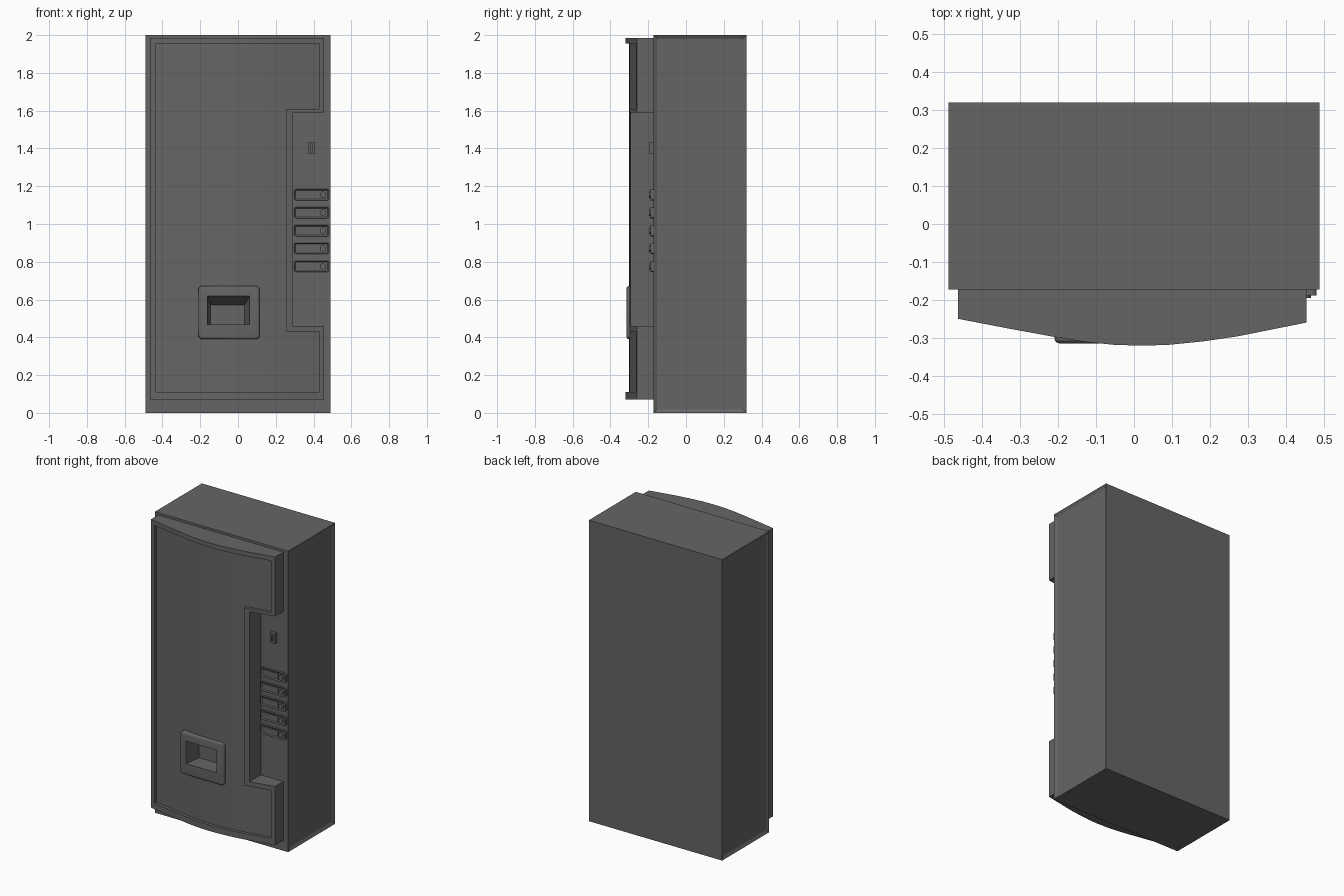
import bpy, bmesh, math
from mathutils import Vector

if "Cube" in bpy.data.objects:
    bpy.data.objects.remove(bpy.data.objects["Cube"], do_unlink=True)

grey = bpy.data.materials.new("dark_grey")
grey.use_nodes = True
colour = (0.13, 0.13, 0.13, 1)
grey.diffuse_color = colour
grey.node_tree.nodes["Principled BSDF"].inputs["Base Color"].default_value = colour


def finish(name, bm):
    bmesh.ops.recalc_face_normals(bm, faces=bm.faces)
    mesh = bpy.data.meshes.new(name)
    bm.to_mesh(mesh)
    bm.free()
    mesh.materials.append(grey)
    obj = bpy.data.objects.new(name, mesh)
    bpy.context.collection.objects.link(obj)
    return obj


def activate(obj):
    bpy.ops.object.select_all(action="DESELECT")
    obj.select_set(True)
    bpy.context.view_layer.objects.active = obj


def smooth(obj, angle=25):
    activate(obj)
    bpy.ops.object.shade_smooth_by_angle(angle=math.radians(angle))


def box_mesh(x, y, z):
    """Box from (low, high) pairs."""
    bm = bmesh.new()
    bmesh.ops.create_cube(bm, size=1)
    for v in bm.verts:
        v.co = Vector([(lo + hi) / 2 + c * (hi - lo) for c, (lo, hi) in zip(v.co, (x, y, z))])
    return bm


def round_corners(bm, radius, segments=3):
    """Rounds the edges that run front to back."""
    edges = [e for e in bm.edges if abs((e.verts[0].co - e.verts[1].co).normalized().y) > 0.9]
    bmesh.ops.bevel(bm, geom=edges, offset=radius, segments=segments, profile=0.5, affect="EDGES")


def front_face(bm):
    return min(bm.faces, key=lambda f: f.calc_center_median().y)


def slab(name, plan, z0, z1):
    """Plan outline raised from z0 to z1."""
    bm = bmesh.new()
    face = bm.faces.new([bm.verts.new((x, y, z0)) for x, y in plan])
    up = bmesh.ops.extrude_face_region(bm, geom=[face])["geom"]
    bmesh.ops.translate(bm, vec=(0, 0, z1 - z0), verts=[v for v in up if isinstance(v, bmesh.types.BMVert)])
    return finish(name, bm)


def cut(obj, cutter):
    activate(obj)
    mod = obj.modifiers.new("cut", "BOOLEAN")
    mod.operation, mod.solver, mod.object = "DIFFERENCE", "EXACT", cutter
    bpy.ops.object.modifier_apply(modifier=mod.name)


FRONT = -0.173  # front of the cabinet

# Cabinet with shallow recessed side panels
bm = box_mesh((-0.49, 0.49), (FRONT, 0.32), (0, 2))
bm.normal_update()
sides = [f for f in bm.faces if abs(f.normal.x) > 0.9]
bmesh.ops.inset_individual(bm, faces=sides, thickness=0.028, depth=-0.01)
finish("cabinet", bm)

# Bowed door
bow = [(-0.465, -0.25), (-0.33, -0.276), (-0.21, -0.298), (-0.13, -0.311), (-0.05, -0.319),
       (0.02, -0.321), (0.09, -0.319), (0.18, -0.31), (0.27, -0.297), (0.455, -0.26)]
door = slab("door", bow + [(0.455, FRONT), (-0.465, FRONT)], 0.07, 1.985)

# Notch for the controls, and the recessed door panel that steps around it
notch = finish("notch_cutter", box_mesh((0.29, 0.7), (-0.6, 0), (0.46, 1.59)))
inner = [(max(-0.435, min(0.43, x)), y + 0.02) for x, y in bow]
inner[0], inner[-1] = (-0.435, -0.236), (0.43, -0.245)
recess = slab("recess_cutter", inner + [(0.43, -0.6), (-0.435, -0.6)], 0.11, 1.955)
step = finish("step_cutter", box_mesh((0.255, 0.7), (-0.7, 0), (0.43, 1.61)))
cut(recess, step)
cut(door, recess)
cut(door, notch)

# Dispensing hatch: rounded surround with a tapering pocket
bm = box_mesh((-0.21, 0.115), (-0.315, -0.25), (0.39, 0.672))
round_corners(bm, 0.02)
bmesh.ops.bevel(bm, geom=list(front_face(bm).edges), offset=0.014, segments=3, profile=0.5, affect="EDGES")
surround = finish("hatch_surround", bm)

bm = box_mesh((-0.165, 0.068), (-0.34, -0.2), (0.468, 0.628))
for v in bm.verts:
    if v.co.y > -0.25:
        v.co.x = -0.145 if v.co.x < -0.05 else 0.035
        v.co.z = min(v.co.z, 0.57)
pocket = finish("pocket_cutter", bm)
cut(surround, pocket)
cut(door, pocket)
smooth(door, 15)
smooth(surround)

for helper in (notch, recess, step, pocket):
    bpy.data.objects.remove(helper, do_unlink=True)

# Selection buttons: rimmed plate, raised label and round knob
for i in range(5):
    z = 1.155 - 0.095 * i
    bm = box_mesh((0.297, 0.482), (-0.188, FRONT), (z - 0.03, z + 0.03))
    round_corners(bm, 0.012)
    bm.normal_update()
    bmesh.ops.inset_region(bm, faces=[front_face(bm)], thickness=0.007, depth=-0.006)
    finish(f"button_plate_{i + 1}", bm)

    bm = box_mesh((0.312, 0.425), (-0.187, FRONT), (z - 0.019, z + 0.019))
    finish(f"button_label_{i + 1}", bm)

    bpy.ops.mesh.primitive_cylinder_add(vertices=16, radius=0.017, depth=0.022,
                                        location=(0.45, -0.184, z), rotation=(math.pi / 2, 0, 0))
    knob = bpy.context.object
    knob.name = f"button_knob_{i + 1}"
    knob.data.materials.append(grey)
    smooth(knob)

# Coin slot: small plate with a narrow groove
bm = box_mesh((0.37, 0.408), (-0.195, FRONT), (1.37, 1.435))
finish("coin_plate", bm)
coin_plate = bpy.data.objects["coin_plate"]
groove = finish("groove_cutter", box_mesh((0.384, 0.394), (-0.22, -0.18), (1.382, 1.423)))
cut(coin_plate, groove)
bpy.data.objects.remove(groove, do_unlink=True)
